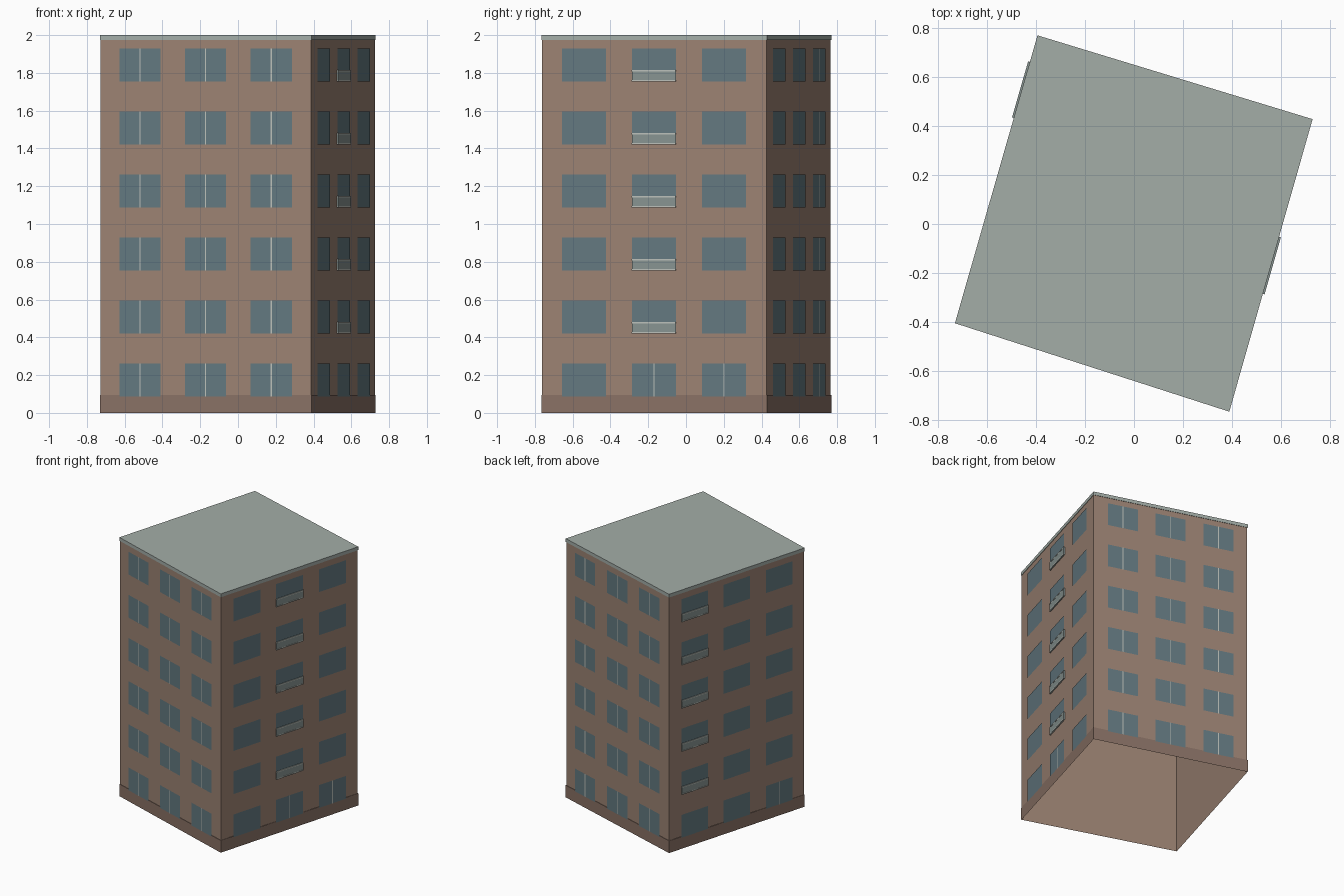
import bpy, bmesh
from mathutils import Vector

if "Cube" in bpy.data.objects:
    bpy.data.objects.remove(bpy.data.objects["Cube"])

# Slightly skewed plan, in order front-left, front-right, back-right, back-left
PLAN = [Vector(p) for p in ((-0.731, -0.405), (0.389, -0.766), (0.729, 0.428), (-0.394, 0.770))]
HEIGHT = 2.0
FLOORS, PITCH = 6, 0.3335
COLS = (0.188, 0.5, 0.812)      # window centres along each wall
HALF = 0.098                    # half window width as a share of the wall
SILL, WIN_H = 0.086, 0.176


def material(name, rgb):
    m = bpy.data.materials.new(name)
    m.diffuse_color = (*rgb, 1)
    m.use_nodes = True
    m.node_tree.nodes["Principled BSDF"].inputs["Base Color"].default_value = m.diffuse_color
    return m


def make(name, bm, mat, recalc=False):
    if recalc:
        bmesh.ops.recalc_face_normals(bm, faces=bm.faces)
    me = bpy.data.meshes.new(name)
    bm.to_mesh(me)
    bm.free()
    me.materials.append(mat)
    ob = bpy.data.objects.new(name, me)
    bpy.context.collection.objects.link(ob)
    return ob


def ring(name, mat, scale, z0, z1, cap=False, ledge=None):
    """Four walls, with an optional roof cap or a narrow ledge at one height."""
    bm = bmesh.new()
    lo, hi = ([bm.verts.new((*(p * scale), z)) for p in PLAN] for z in (z0, z1))
    for i in range(4):
        j = (i + 1) % 4
        bm.faces.new((lo[i], lo[j], hi[j], hi[i]))
    if cap:
        bm.faces.new(hi)
    if ledge:
        edge = hi if ledge == "top" else lo
        inn = [bm.verts.new((*(p * INNER), edge[0].co.z)) for p in PLAN]
        for i in range(4):
            j = (i + 1) % 4
            f = (edge[i], edge[j], inn[j], inn[i])
            bm.faces.new(f if ledge == "top" else f[::-1])
    return make(name, bm, mat)


INNER = 0.995


def wall_point(side, u, z, d):
    a, b = PLAN[side] * INNER, PLAN[(side + 1) % 4] * INNER
    t = (b - a).normalized()
    p = a.lerp(b, u) + Vector((t.y, -t.x)) * d
    return (p.x, p.y, z)


def panel(bm, side, u0, u1, z0, z1, d):
    bm.faces.new([bm.verts.new(wall_point(side, u, z, d))
                  for u, z in ((u0, z0), (u1, z0), (u1, z1), (u0, z1))])


def block(bm, side, u0, u1, z0, z1, d0, d1):
    back, front = ([bm.verts.new(wall_point(side, u, z, d))
                    for u, z in ((u0, z0), (u1, z0), (u1, z1), (u0, z1))] for d in (d0, d1))
    bm.faces.new(front)
    bm.faces.new(back[::-1])
    for i in range(4):
        j = (i + 1) % 4
        bm.faces.new((back[i], back[j], front[j], front[i]))


brick = material("brick", (0.33, 0.225, 0.17))
base = material("base", (0.25, 0.165, 0.13))
stone = material("roof_grey", (0.37, 0.42, 0.39))
glass = material("glass", (0.125, 0.19, 0.215))
light = material("light_trim", (0.50, 0.53, 0.49))
rail_panel = material("balcony_panel", (0.24, 0.29, 0.28))

# Shell, open underneath
ring("walls", brick, INNER, 0, HEIGHT - 0.02)
ring("plinth", base, 1.0, 0, 0.094, ledge="top")
ring("roof", stone, 1.0, HEIGHT - 0.026, HEIGHT, cap=True, ledge="bottom")

# Windows, mullions and shallow balconies
windows, mullions, balconies, rails = (bmesh.new() for _ in range(4))
balcony_col = {1: 1, 3: 0}      # right wall middle column, left wall rear column
for side in range(4):
    for k in range(FLOORS):
        z = SILL + PITCH * k
        for c, u in enumerate(COLS):
            panel(windows, side, u - HALF, u + HALF, z, z + WIN_H, 0.0042)
            if side in (0, 2) or (k == 0 and c == (2 if side == 3 else 1)) or (side == 1 and k == 0 and c == 2):
                panel(mullions, side, u - 0.003, u + 0.003, z, z + WIN_H, 0.0052)
            if k > 0 and balcony_col.get(side) == c:
                block(balconies, side, u - HALF, u + HALF, z, z + 0.062, 0.0, 0.009)
                for r in (z, z + 0.054):
                    block(rails, side, u - HALF, u + HALF, r, r + 0.008, 0.0, 0.0105)
make("windows", windows, glass)
make("window_mullions", mullions, light)
make("balcony_panels", balconies, rail_panel, True)
make("balcony_rails", rails, light, True)
